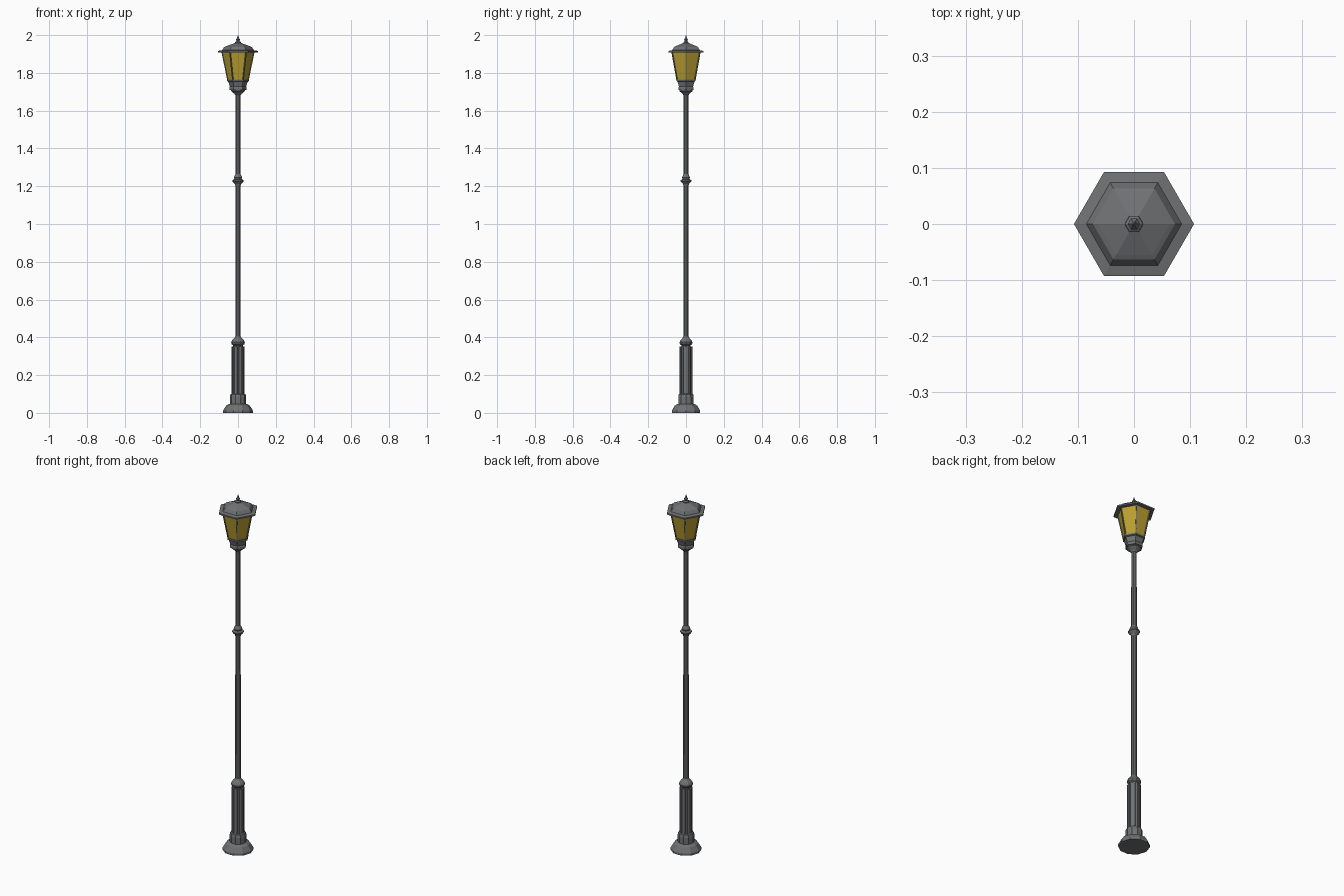
import bpy, bmesh, math
from mathutils import Vector

if "Cube" in bpy.data.objects:
    bpy.data.objects.remove(bpy.data.objects["Cube"])


def material(name, rgb):
    m = bpy.data.materials.new(name)
    m.diffuse_color = (*rgb, 1)
    m.use_nodes = True
    m.node_tree.nodes["Principled BSDF"].inputs["Base Color"].default_value = m.diffuse_color
    return m


METAL = material("grey iron", (0.16, 0.165, 0.17))
GLASS = material("amber glass", (0.50, 0.35, 0.03))


def finish(name, bm, mat):
    bmesh.ops.recalc_face_normals(bm, faces=bm.faces)
    me = bpy.data.meshes.new(name)
    bm.to_mesh(me)
    bm.free()
    me.materials.append(mat)
    ob = bpy.data.objects.new(name, me)
    bpy.context.collection.objects.link(ob)
    return ob


def lathe(name, profile, sides, mat=METAL):
    """Flat-sided turned part from (radius, height) pairs, with closed ends."""
    bm = bmesh.new()
    rings = []
    for r, z in profile:
        rings.append([bm.verts.new((r * math.cos(2 * math.pi * i / sides),
                                    r * math.sin(2 * math.pi * i / sides), z))
                      for i in range(sides)])
    for a, b in zip(rings, rings[1:]):
        for i in range(sides):
            j = (i + 1) % sides
            bm.faces.new((a[i], a[j], b[j], b[i]))
    bm.faces.new(rings[0])
    bm.faces.new(rings[-1])
    return finish(name, bm, mat)


def fluted(name, r, depth, z0, z1, count):
    """Column with a shallow groove in the middle of each side."""
    bm = bmesh.new()
    pts = []
    step = 2 * math.pi / count
    for i in range(count):
        for off, rad in ((-0.22, r), (0.22, r), (0.30, r - depth), (0.70, r - depth)):
            a = (i + off) * step
            pts.append((rad * math.cos(a), rad * math.sin(a)))
    low = [bm.verts.new((x, y, z0)) for x, y in pts]
    face = bm.faces.new(low)
    top = bmesh.ops.extrude_face_region(bm, geom=[face])["geom"]
    bmesh.ops.translate(bm, vec=(0, 0, z1 - z0),
                        verts=[v for v in top if isinstance(v, bmesh.types.BMVert)])
    return finish(name, bm, METAL)


def bar(name, p, q, width):
    """Square bar between two points."""
    p, q = Vector(p), Vector(q)
    bm = bmesh.new()
    bmesh.ops.create_cube(bm, size=1)
    bmesh.ops.scale(bm, vec=(width, width, (q - p).length), verts=bm.verts)
    ob = finish(name, bm, METAL)
    ob.location = (p + q) / 2
    ob.rotation_euler = (q - p).to_track_quat('Z', 'Y').to_euler()


# Foot and fluted pedestal
lathe("foot", [(0.079, 0), (0.079, 0.012), (0.063, 0.038), (0.05, 0.046),
               (0.043, 0.048), (0.043, 0.085), (0.040, 0.098), (0.033, 0.102)], 10)
fluted("fluted_pedestal", 0.034, 0.005, 0.095, 0.352, 10)
lathe("pedestal_collar", [(0.026, 0.345), (0.026, 0.358), (0.034, 0.364),
                          (0.036, 0.374), (0.030, 0.386), (0.018, 0.398),
                          (0.015, 0.404)], 10)

# Slim pole and middle ring
lathe("pole", [(0.0145, 0.39), (0.0135, 1.70)], 10)
lathe("middle_ring", [(0.014, 1.203), (0.017, 1.212), (0.030, 1.226), (0.030, 1.232),
                      (0.019, 1.238), (0.022, 1.246), (0.017, 1.258),
                      (0.0135, 1.264)], 10)

# Lantern holder
lathe("holder_cup", [(0.014, 1.682), (0.020, 1.690), (0.037, 1.704), (0.037, 1.710),
                     (0.030, 1.714)], 10)
lathe("lantern_base", [(0.032, 1.710), (0.046, 1.710), (0.046, 1.722), (0.043, 1.728),
                       (0.052, 1.754), (0.059, 1.757), (0.059, 1.766), (0.05, 1.766)], 6)

# Glass and corner bars
lathe("lantern_glass", [(0.054, 1.764), (0.085, 1.912)], 6, GLASS)
for k in range(6):
    c, s = math.cos(k * math.pi / 3), math.sin(k * math.pi / 3)
    bar(f"corner_bar_{k + 1}", (0.054 * c, 0.054 * s, 1.762),
        (0.085 * c, 0.085 * s, 1.912), 0.006)

# Roof with wide brim, and finial
lathe("roof", [(0.085, 1.908), (0.107, 1.908), (0.107, 1.916), (0.085, 1.920),
               (0.073, 1.937), (0.064, 1.941), (0.012, 1.960)], 6)
lathe("finial", [(0.017, 1.956), (0.016, 1.963), (0.008, 1.968), (0.011, 1.976),
                 (0.006, 1.984), (0.001, 2.0)], 6)
